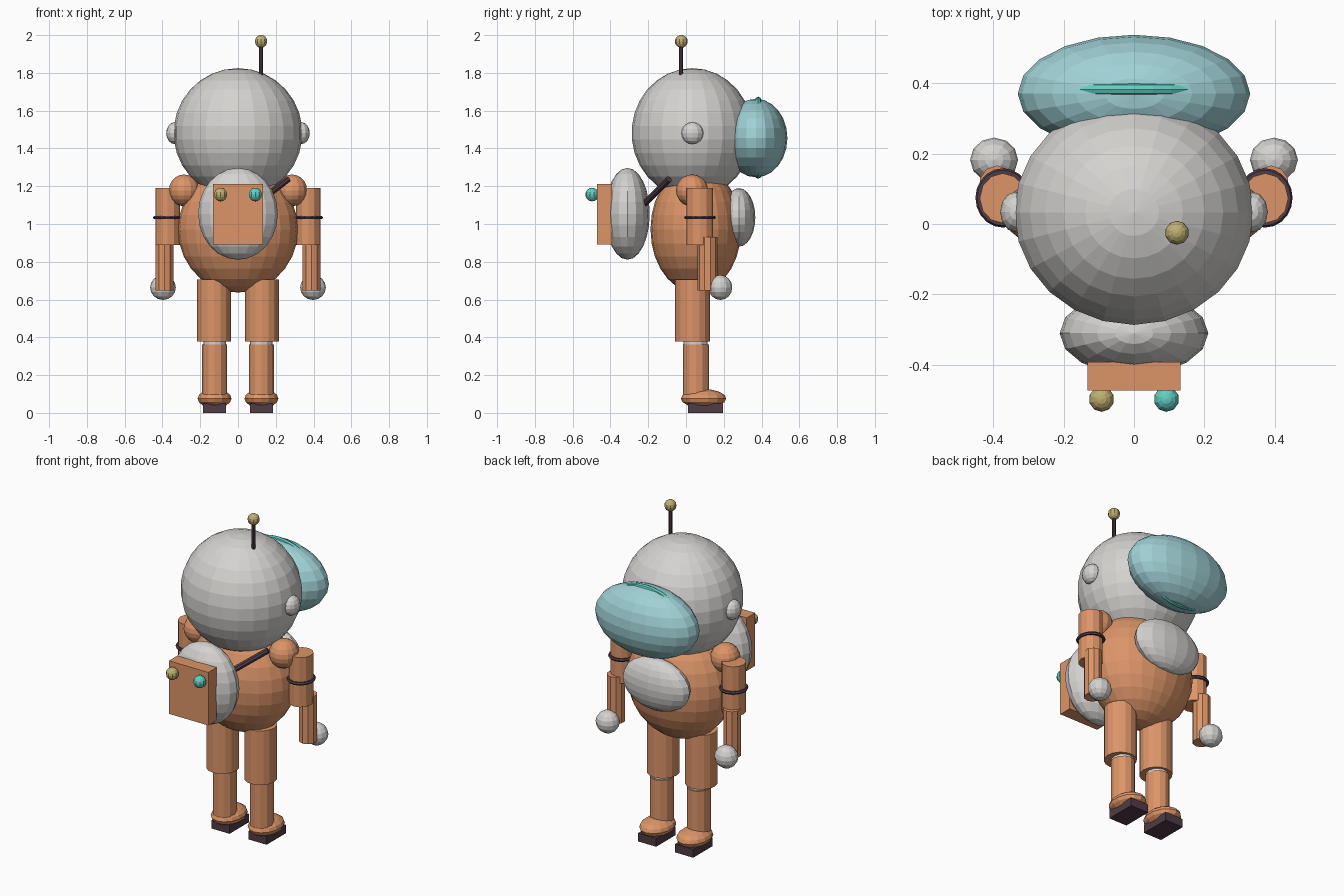
import bpy, math
from mathutils import Vector

if "Cube" in bpy.data.objects:
    bpy.data.objects.remove(bpy.data.objects["Cube"])


def material(name, rgb):
    m = bpy.data.materials.new(name)
    m.diffuse_color = (*rgb, 1)
    m.use_nodes = True
    m.node_tree.nodes["Principled BSDF"].inputs["Base Color"].default_value = m.diffuse_color
    return m


GREY = material("light grey", (0.66, 0.65, 0.63))
ORANGE = material("copper orange", (0.72, 0.30, 0.14))
GLASS = material("pale blue", (0.35, 0.64, 0.67))
TEAL = material("teal", (0.12, 0.62, 0.54))
GOLD = material("gold", (0.52, 0.43, 0.17))
DARK = material("dark plum", (0.08, 0.045, 0.06))


def finish(name, mat, scale=(1, 1, 1)):
    o = bpy.context.object
    o.name = name
    o.scale = scale
    o.data.materials.append(mat)
    return o


def ball(name, mat, loc, radii, seg=12, rings=8):
    bpy.ops.mesh.primitive_uv_sphere_add(segments=seg, ring_count=rings, radius=1, location=loc)
    return finish(name, mat, radii)


def column(name, mat, x, y, z0, z1, rx, ry, sides=12):
    bpy.ops.mesh.primitive_cylinder_add(vertices=sides, radius=1, depth=1, location=(x, y, (z0 + z1) / 2))
    return finish(name, mat, (rx, ry, z1 - z0))


def box(name, mat, lo, hi):
    lo, hi = Vector(lo), Vector(hi)
    bpy.ops.mesh.primitive_cube_add(size=1, location=(lo + hi) / 2)
    return finish(name, mat, hi - lo)


def rod(name, mat, a, b, r):
    a, b = Vector(a), Vector(b)
    bpy.ops.mesh.primitive_cylinder_add(vertices=8, radius=r, depth=(b - a).length, location=(a + b) / 2,
                                        rotation=(b - a).to_track_quat('Z', 'Y').to_euler())
    return finish(name, mat)


# head, visor and its trim ring
ball("head", GREY, (0, 0.033, 1.482), (0.341, 0.321, 0.343), 24, 15)
ball("visor", GLASS, (0, 0.37, 1.455), (0.33, 0.167, 0.208), 20, 12)
bpy.ops.mesh.primitive_torus_add(major_segments=32, minor_segments=8, major_radius=0.2, minor_radius=0.017,
                                 location=(0, 0.382, 1.457), rotation=(math.pi / 2, 0, 0))
finish("visor_ring", TEAL, (1.28, 1, 1))

# antenna
rod("antenna_rod", DARK, (0.122, -0.027, 1.76), (0.122, -0.027, 1.96), 0.011)
ball("antenna_tip", GOLD, (0.122, -0.025, 1.967), (0.034, 0.034, 0.034), 10, 8)

# torso and chest plate
ball("torso", ORANGE, (0, 0.052, 0.972), (0.318, 0.24, 0.335), 24, 14)
ball("chest_plate", GREY, (0, 0.28, 1.035), (0.22, 0.087, 0.155), 16, 12)

# backpack with control box, lamps and hose
ball("backpack", GREY, (0, -0.31, 1.054), (0.211, 0.118, 0.243), 16, 12)
box("control_box", ORANGE, (-0.132, -0.472, 0.892), (0.132, -0.392, 1.213))
ball("lamp_gold", GOLD, (-0.092, -0.497, 1.156), (0.036, 0.036, 0.036), 10, 8)
ball("lamp_teal", TEAL, (0.092, -0.497, 1.156), (0.036, 0.036, 0.036), 10, 8)
rod("hose", DARK, (0.10, -0.217, 1.11), (0.265, -0.09, 1.237), 0.018)

for s, side in ((-1, "left"), (1, "right")):
    ball(f"ear_{side}", GREY, (s * 0.335, 0.034, 1.481), (0.045, 0.058, 0.058))
    # arm
    ball(f"shoulder_{side}", ORANGE, (s * 0.285, 0.032, 1.178), (0.083, 0.085, 0.084), 14, 10)
    column(f"upper_arm_{side}", ORANGE, s * 0.372, 0.073, 0.89, 1.19, 0.066, 0.071)
    bpy.ops.mesh.primitive_torus_add(major_segments=20, minor_segments=6, major_radius=0.068, minor_radius=0.01,
                                     location=(s * 0.372, 0.074, 1.034))
    finish(f"arm_band_{side}", DARK, (1, 1.08, 1))
    column(f"lower_arm_{side}", ORANGE, s * 0.389, 0.114, 0.647, 0.93, 0.05, 0.052, 10)
    ball(f"hand_{side}", GREY, (s * 0.397, 0.182, 0.664), (0.068, 0.063, 0.066))
    # leg
    column(f"thigh_{side}", ORANGE, s * 0.127, 0.035, 0.378, 0.705, 0.09, 0.092, 16)
    column(f"knee_{side}", GREY, s * 0.123, 0.05, 0.33, 0.41, 0.06, 0.063)
    column(f"shin_{side}", ORANGE, s * 0.124, 0.053, 0.06, 0.362, 0.066, 0.069)
    ball(f"foot_{side}", ORANGE, (s * 0.124, 0.093, 0.076), (0.092, 0.12, 0.05), 14, 8)
    box(f"sole_{side}", DARK, (s * 0.124 - 0.061, 0.01, 0), (s * 0.124 + 0.061, 0.195, 0.05))
